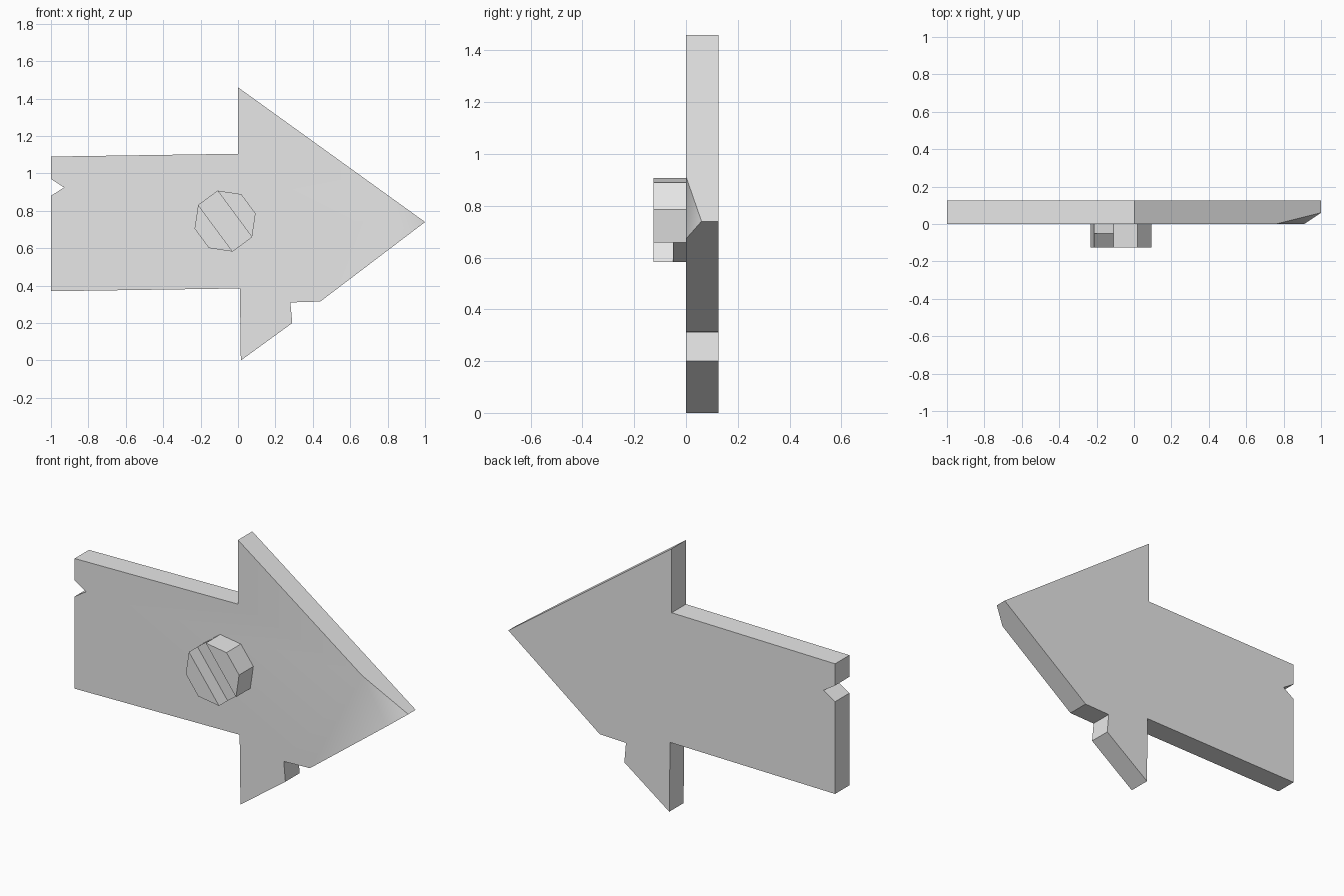
import bpy, bmesh, math
from mathutils import Vector

cube = bpy.data.objects.get("Cube")
if cube:
    bpy.data.objects.remove(cube, do_unlink=True)

# One plain grey for everything
GREY = (0.8, 0.8, 0.8, 1)
grey = bpy.data.materials.new("plain grey")
grey.use_nodes = True
grey.diffuse_color = GREY
grey.node_tree.nodes["Principled BSDF"].inputs["Base Color"].default_value = GREY


def prism(outline, y_front, y_back):
    """Extrude an (x, z) outline forwards; return the bmesh and its front face."""
    bm = bmesh.new()
    face = bm.faces.new([bm.verts.new((x, y_back, z)) for x, z in outline])
    ext = bmesh.ops.extrude_face_region(bm, geom=[face], use_keep_orig=True)["geom"]
    moved = [g for g in ext if isinstance(g, bmesh.types.BMVert)]
    bmesh.ops.translate(bm, verts=moved, vec=(0, y_front - y_back, 0))
    bmesh.ops.recalc_face_normals(bm, faces=bm.faces)
    return bm, min(bm.faces, key=lambda f: f.calc_center_median().y)


def finish(bm, name):
    bmesh.ops.recalc_face_normals(bm, faces=bm.faces)
    mesh = bpy.data.meshes.new(name)
    bm.to_mesh(mesh)
    bm.free()
    mesh.materials.append(grey)
    obj = bpy.data.objects.new(name, mesh)
    bpy.context.scene.collection.objects.link(obj)
    return obj


# Arrow board with a notched tail and a broken lower barb
arrow = [(-1, 1.09), (0, 1.105), (0, 1.46), (1, 0.74), (0.44, 0.315),
         (0.28, 0.31), (0.29, 0.20), (0.015, 0), (0.01, 0.385),
         (-1, 0.37), (-1, 0.88), (-0.93, 0.925), (-1, 0.97)]
bm, _ = prism(arrow, 0, 0.125)

# Slanted chip off the front of the tip
a, b, tip = Vector((0.76, 0, 0.913)), Vector((0.91, 0, 0.672)), Vector((1, 0.06, 0.74))
normal = (b - a).cross(tip - a).normalized()
if normal.y > 0:
    normal.negate()
cut = bmesh.ops.bisect_plane(bm, geom=bm.verts[:] + bm.edges[:] + bm.faces[:],
                             plane_co=a, plane_no=normal, clear_outer=True)
rim = [g for g in cut["geom_cut"] if isinstance(g, bmesh.types.BMEdge)]
bmesh.ops.holes_fill(bm, edges=rim, sides=0)
board = finish(bm, "arrow_board")
bpy.ops.object.select_all(action='DESELECT')
board.select_set(True)
bpy.context.view_layer.objects.active = board
bpy.ops.object.shade_smooth_by_angle(angle=math.radians(30))

# Eight-sided bolt with a diagonal slot: split the face, raise both outer parts
octagon = []
for i in range(8):
    t = math.radians(104 - 45 * i)
    octagon.append((-0.069 + 0.168 * math.cos(t), 0.745 + 0.168 * math.sin(t)))
bm, front = prism(octagon, -0.05, 0)
corners = sorted(front.verts, key=lambda v: -math.atan2(v.co.z - 0.745, v.co.x + 0.069))
first = min(range(8), key=lambda i: (corners[i].co.xz - Vector(octagon[0])).length)
corners = corners[first:] + corners[:first]
for i, j in ((0, 3), (4, 7)):
    bmesh.ops.connect_verts(bm, verts=[corners[i], corners[j]])
sides = [next(f for f in bm.faces if all(v in f.verts for v in corners[k:k + 4]))
         for k in (0, 4)]
raised = bmesh.ops.extrude_discrete_faces(bm, faces=sides)["faces"]
top_verts = list({v for f in raised for v in f.verts})
bmesh.ops.translate(bm, verts=top_verts, vec=(0, -0.075, 0))
finish(bm, "slotted_bolt")
